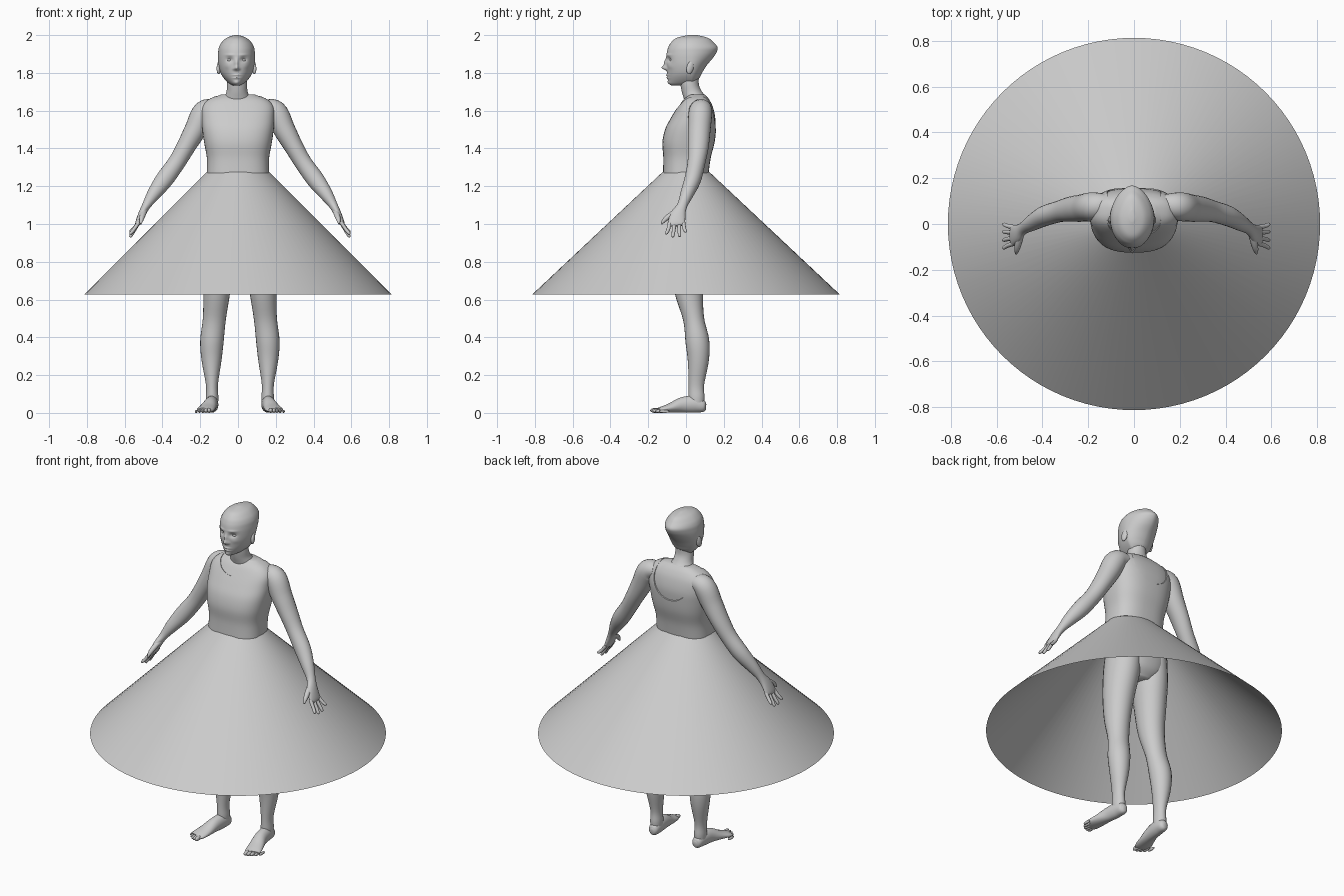
import bpy
import bmesh
from math import sin, cos, pi, exp, copysign
from mathutils import Vector

default = bpy.data.objects.get("Cube")
if default:
    bpy.data.objects.remove(default)

GREY = (0.6, 0.6, 0.6, 1)
grey = bpy.data.materials.new("plain grey")
grey.use_nodes = True
grey.diffuse_color = GREY
grey.node_tree.nodes["Principled BSDF"].inputs["Base Color"].default_value = GREY


def finish(name, bm, angle=0.9):
    """Turn a bmesh into a smooth grey object."""
    bmesh.ops.recalc_face_normals(bm, faces=bm.faces)
    mesh = bpy.data.meshes.new(name)
    bm.to_mesh(mesh)
    bm.free()
    mesh.materials.append(grey)
    obj = bpy.data.objects.new(name, mesh)
    bpy.context.collection.objects.link(obj)
    smooth(obj, angle)
    return obj


def smooth(obj, angle=0.9):
    bpy.ops.object.select_all(action="DESELECT")
    obj.select_set(True)
    bpy.context.view_layer.objects.active = obj
    bpy.ops.object.shade_smooth_by_angle(angle=angle)


def skin(name, loops, caps=True):
    """Bridge a list of equal point loops with quads."""
    bm = bmesh.new()
    rows = [[bm.verts.new(p) for p in loop] for loop in loops]
    for low, high in zip(rows, rows[1:]):
        for i in range(len(low)):
            j = (i + 1) % len(low)
            bm.faces.new((low[i], low[j], high[j], high[i]))
    if caps:
        bm.faces.new(rows[0])
        bm.faces.new(rows[-1])
    return finish(name, bm)


def refine(rings, steps):
    """Pass a smooth curve through the control rings."""
    out = []
    last = len(rings) - 1
    for k in range(last):
        quad = [rings[min(max(k + d, 0), last)] for d in (-1, 0, 1, 2)]
        for s in range(steps):
            t = s / steps
            out.append([b + 0.5 * t * (c - a + t * (2 * a - 5 * b + 4 * c - d
                        + t * (3 * (b - c) + d - a))) for a, b, c, d in zip(*quad)])
    return out + [list(rings[-1])]


def stack(name, rings, front=2, back=2, x=0, mid=None, grow=0, sides=48, steps=5):
    """Level rings given as height, half width, front y, back y."""
    loops = []
    for z, half, near, far in refine(rings, steps):
        centre = (near + far) / 2 if mid is None else mid
        loop = []
        for i in range(sides):
            c, s = cos(2 * pi * i / sides), sin(2 * pi * i / sides)
            power = 2 / (back if s > 0 else front)
            depth = (far - centre if s > 0 else centre - near) + grow
            loop.append((x + (half + grow) * copysign(abs(c) ** power, c),
                         centre + depth * copysign(abs(s) ** power, s), z))
        loops.append(loop)
    return skin(name, loops)


def tube(name, rings, across, side=1, shift=0, sides=24, steps=5):
    """Rings along a path given as x, y, z, radius across, other radius."""
    path = refine(rings, steps)
    spots = [Vector(r[:3]) for r in path]
    loops = []
    for k, r in enumerate(path):
        along = (spots[min(k + 1, len(spots) - 1)] - spots[max(k - 1, 0)]).normalized()
        u = (Vector(across) - along * along.dot(Vector(across))).normalized()
        v = along.cross(u)
        loop = []
        for i in range(sides):
            a = 2 * pi * i / sides
            p = spots[k] + u * max(r[3], 0.001) * cos(a) + v * max(r[4], 0.001) * sin(a)
            loop.append((side * p.x + shift, p.y, p.z))
        loops.append(loop)
    return skin(name, loops)


def ball(name, centre, size):
    bm = bmesh.new()
    bmesh.ops.create_uvsphere(bm, u_segments=24, v_segments=16, radius=1)
    bmesh.ops.scale(bm, vec=size, verts=bm.verts)
    bmesh.ops.translate(bm, vec=centre, verts=bm.verts)
    return finish(name, bm)


# Skirt: open cone from an oval waist to a round hem
bm = bmesh.new()
SEG = 96
ends = [[bm.verts.new((rx * cos(2 * pi * i / SEG), ry * sin(2 * pi * i / SEG), z))
         for i in range(SEG)] for rx, ry, z in ((0.813, 0.813, 0.628), (0.167, 0.124, 1.275))]
for i in range(SEG):
    j = (i + 1) % SEG
    bm.faces.new((ends[0][i], ends[0][j], ends[1][j], ends[1][i]))
finish("skirt", bm)

# Torso, hips and neck
trunk = [(1.27, .16, -.117, .115), (1.35, .16, -.115, .126), (1.43, .174, -.12, .146),
         (1.5, .184, -.106, .154), (1.56, .188, -.076, .155), (1.62, .185, -.04, .142),
         (1.66, .15, -.012, .122), (1.685, .09, .02, .1)]
stack("torso", trunk, front=2.6, back=2.6)
stack("hips", [(.92, .06, -.04, .1), (.97, .14, -.08, .14), (1.05, .182, -.1, .15),
               (1.15, .18, -.11, .14), (1.275, .16, -.117, .115)], front=2.3, back=2.3)
stack("neck", [(1.62, .085, 0, .14), (1.665, .07, -.012, .115), (1.7, .056, -.022, .085),
               (1.74, .053, -.03, .068), (1.8, .05, -.04, .07)], x=-.005)

# Tank top: a slightly larger torso with neck and arm openings cut away
top = stack("tank_top", trunk, front=2.6, back=2.6, grow=.005)
cutters = [tube("neck_cutter", [(0, -.2, 1.785, .118, .1), (0, .3, 1.535, .118, .1)], (1, 0, 0))]
for side in (1, -1):
    cutters.append(ball("arm_cutter", (side * .24, .07, 1.62), (.075, .075, .13)))
bpy.context.view_layer.objects.active = top
for cutter in cutters:
    cut = top.modifiers.new("opening", "BOOLEAN")
    cut.operation = "DIFFERENCE"
    cut.object = cutter
    bpy.ops.object.modifier_apply(modifier=cut.name)
    bpy.data.objects.remove(cutter)
smooth(top, 0.6)

# Head with swept back hair
FACE = -.008
head = stack("head", [(1.733, .02, -.076, .01), (1.745, .042, -.09, .04), (1.77, .066, -.097, .068),
                      (1.8, .084, -.1, .085), (1.84, .095, -.103, .11), (1.88, .098, -.104, .143),
                      (1.91, .097, -.101, .162), (1.935, .093, -.094, .167), (1.96, .08, -.08, .147),
                      (1.985, .053, -.05, .117), (2.0, .012, .01, .06)],
             back=1.75, x=FACE, mid=.03, sides=96, steps=8)

# Face features pushed in or out of the head: x, z, spread x, spread z, amount
features = [(0, 1.826, .011, .011, -.023), (0, 1.85, .009, .022, -.014),
            (0, 1.788, .02, .005, -.006), (0, 1.774, .017, .005, -.006),
            (0, 1.781, .022, .002, .003), (0, 1.748, .018, .01, -.005)]
for side in (1, -1):
    features += [(side * .036, 1.87, .017, .012, .013), (side * .036, 1.895, .022, .006, -.004),
                 (side * .014, 1.821, .006, .006, -.007), (side * .05, 1.835, .016, .014, -.003)]
for vert in head.data.vertices:
    if vert.co.y < -.03:
        x, z = vert.co.x - FACE, vert.co.z
        vert.co.y += sum(push * exp(-((x - fx) / wx) ** 2 - ((z - fz) / wz) ** 2)
                         for fx, fz, wx, wz, push in features)

fingers = [("index", -.085, -.104, .945), ("middle", -.061, -.07, .93),
           ("ring", -.037, -.034, .932), ("little", -.015, -.002, .955)]

for side, label in ((1, "left"), (-1, "right")):
    # Eyes and ears
    ball(label + "_eye", (FACE + side * .036, -.075, 1.868), (.014, .012, .009))
    ear = ball(label + "_ear", (0, 0, 0), (.011, .019, .036))
    ear.location = (FACE + side * .093, .022, 1.828)
    ear.rotation_euler = (-.25, 0, side * .3)

    # Arm, narrowing to the wrist and widening into a flat palm
    tube(label + "_arm", [(.12, .085, 1.615, .045, .04), (.185, .077, 1.595, .062, .062),
                          (.235, .07, 1.5, .06, .058), (.285, .065, 1.41, .055, .05),
                          (.335, .055, 1.325, .047, .046), (.4, .035, 1.235, .044, .047),
                          (.455, .005, 1.16, .035, .036), (.495, -.02, 1.098, .027, .023),
                          (.52, -.042, 1.05, .04, .019), (.54, -.05, 1.005, .045, .014),
                          (.545, -.05, .99, .037, .008)], (0, 1, 0), side, .01)
    for finger, base, tip, low in fingers:
        middle = (.562, (base + tip) / 2, (low + .995) / 2, .0095, .0095)
        tube(label + "_" + finger + "_finger",
             [(.535, base, 1.01, .011, .01), middle, (.578, tip, low + .006, .008, .008),
              (.581, tip, low, .003, .003)], (0, 1, 0), side, .01, 12, 3)
    tube(label + "_thumb", [(.502, -.04, 1.075, .014, .014), (.515, -.085, 1.045, .015, .014),
                            (.522, -.115, 1.02, .011, .011), (.525, -.13, 1.0, .004, .004)],
         (1, 0, 0), side, .01, 12, 3)

    # Leg
    tube(label + "_leg", [(.09, .03, 1.08, .088, .115), (.1, .025, .95, .094, .112),
                          (.113, .015, .8, .085, .095), (.122, .015, .65, .072, .077),
                          (.135, .04, .5, .061, .056), (.148, .06, .38, .062, .063),
                          (.15, .065, .28, .053, .056), (.148, .055, .15, .032, .041),
                          (.147, .056, .08, .033, .042), (.147, .056, .03, .03, .036)],
         (1, 0, 0), side, .01)

    # Foot, turned slightly outwards, and toes
    tube(label + "_foot", [(.145, .106, .032, .012, .016), (.145, .092, .034, .028, .031),
                           (.148, .045, .045, .034, .044), (.156, -.02, .042, .036, .041),
                           (.17, -.08, .027, .043, .026), (.182, -.125, .018, .046, .017),
                           (.19, -.15, .014, .04, .011)], (1, 0, 0), side, .01)
    for toe in range(5):
        size = .013 - .0012 * toe
        ball(label + "_toe", (.01 + side * (.163 + .017 * toe), -.163 + .003 * toe * toe, size),
             (size * .85, .027, size))
